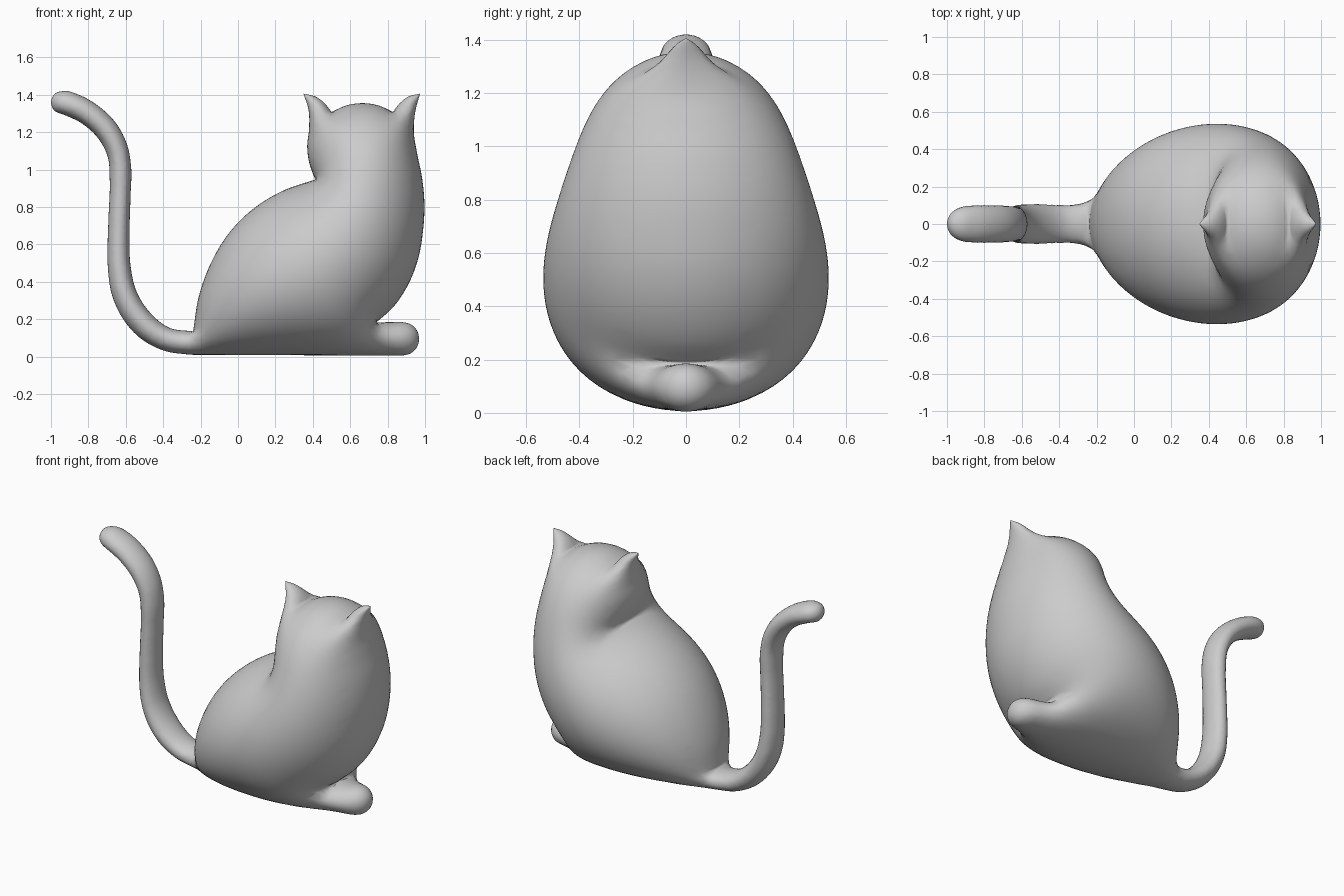
import bpy, bmesh, math
from mathutils import Vector, kdtree
from mathutils.geometry import delaunay_2d_cdt

if "Cube" in bpy.data.objects:
    bpy.data.objects.remove(bpy.data.objects["Cube"])

# Side outline (x, z), counter-clockwise; smooth runs that meet at corners
paw = [(-.257, .010), (.2, .008), (.7, .006), (.82, .006), (.88, .006), (.925, .018),
       (.957, .05), (.968, .095), (.957, .14), (.925, .172), (.88, .184), (.82, .184), (.74, .183)]
chest = [(.74, .183), (.83, .265), (.91, .385), (.965, .53), (.99, .68), (.997, .80),
         (.985, .95), (.957, 1.09), (.94, 1.2), (.948, 1.31), (.973, 1.406)]
ear_front = [(.973, 1.406), (.91, 1.39), (.865, 1.355), (.829, 1.308)]
crown = [(.829, 1.308), (.75, 1.343), (.665, 1.355), (.58, 1.343), (.5, 1.308)]
ear_back = [(.5, 1.308), (.46, 1.358), (.415, 1.39), (.35, 1.406)]
nape = [(.35, 1.406), (.377, 1.32), (.38, 1.22), (.37, 1.12), (.38, 1.04), (.412, .947)]
back = [(.412, .947), (.23, .882), (.075, .785), (-.05, .658), (-.145, .50), (-.21, .32),
        (-.24, .135)]
tail = [(-.24, .135), (-.364, .153), (-.47, .235), (-.545, .355), (-.575, .49), (-.58, .65),
        (-.575, .85), (-.572, 1.02), (-.592, 1.13), (-.65, 1.245), (-.74, 1.335), (-.84, 1.395),
        (-.93, 1.42), (-.98, 1.405), (-1.0, 1.357), (-.982, 1.315), (-.93, 1.293),
        (-.84, 1.25), (-.75, 1.17), (-.697, 1.07), (-.686, .95), (-.692, .75), (-.697, .6),
        (-.695, .465), (-.674, .33), (-.62, .21), (-.524, .10), (-.39, .03), (-.257, .010)]
STEP, GRID = .015, .025
PUFF_BODY, PUFF_TAIL = 4.0, 5.0


def smooth_run(pts):
    """Catmull-Rom through the points, evenly resampled, last point left out."""
    p = [Vector(q) for q in pts]
    p = [2 * p[0] - p[1]] + p + [2 * p[-1] - p[-2]]
    fine = []
    for a, b, c, d in zip(p, p[1:], p[2:], p[3:]):
        # chord-scaled tangents avoid overshoot on uneven spacing
        l0, l1, l2 = (b - a).length, (c - b).length, (d - c).length
        m1 = ((b - a) / l0 * l1 + (c - b) / l1 * l0) / (l0 + l1) * l1
        m2 = ((c - b) / l1 * l2 + (d - c) / l2 * l1) / (l1 + l2) * l1
        for i in range(20):
            t = i / 20
            fine.append(b * (2*t**3 - 3*t*t + 1) + m1 * (t**3 - 2*t*t + t)
                        + c * (3*t*t - 2*t**3) + m2 * (t**3 - t*t))
    fine.append(p[-2])
    lens = [0]
    for a, b in zip(fine, fine[1:]):
        lens.append(lens[-1] + (b - a).length)
    n, out, j = max(2, round(lens[-1] / STEP)), [], 0
    for i in range(n):
        s = lens[-1] * i / n
        while lens[j + 1] < s:
            j += 1
        out.append(fine[j].lerp(fine[j + 1], (s - lens[j]) / (lens[j + 1] - lens[j])))
    return out


outline = []
for run in (paw, chest, ear_front, crown, ear_back, nape, back, tail):
    outline += smooth_run(run)
nb = len(outline)
kd = kdtree.KDTree(nb)
for i, p in enumerate(outline):
    kd.insert((p.x, p.y, 0), i)
kd.balance()


def inside(p):
    hit = False
    for i in range(nb):
        a, b = outline[i - 1], outline[i]
        if (a.y > p.y) != (b.y > p.y) and p.x < a.x + (p.y - a.y) / (b.y - a.y) * (b.x - a.x):
            hit = not hit
    return hit


def edge_distance(p):
    return kd.find((p.x, p.y, 0))[2]


# Inner points: fine rings along the rim, then a staggered grid
points = list(outline)
for d in (.0012, .005, .011, .02, .032):
    for i in range(nb):
        t = (outline[(i + 1) % nb] - outline[i - 1]).normalized()
        q = outline[i] + Vector((-t.y, t.x)) * d
        if edge_distance(q) > .9 * d and inside(q):
            points.append(q)
for r in range(int(1.45 / GRID)):
    for c in range(int(2.0 / GRID)):
        q = Vector((-1 + (c + .5 * (r % 2)) * GRID, r * GRID))
        if edge_distance(q) > .042 and inside(q):
            points.append(q)
verts, _, faces, orig, _, _ = delaunay_2d_cdt(points, [], [list(range(nb))], 1, 1e-6)
rim = [any(k < nb for k in o) for o in orig]

# Inflate: solve a membrane over the outline, depth is its square root
n = len(verts)
weight, load = [dict() for _ in range(n)], [0.0] * n
for f in faces:
    for k in range(3):
        i, j, o = f[k], f[(k + 1) % 3], f[(k + 2) % 3]
        a, b = verts[i] - verts[o], verts[j] - verts[o]
        area2 = max(abs(a.x * b.y - a.y * b.x), 1e-9)
        w = .5 * a.dot(b) / area2
        weight[i][j] = weight[i].get(j, 0) + w
        weight[j][i] = weight[j].get(i, 0) + w
        load[o] += (PUFF_TAIL if verts[o].x < -.25 else PUFF_BODY) * area2 / 6
u = [0.0] * n
system = []
for i in range(n):
    total = sum(weight[i].values())
    if not rim[i] and total > 1e-9:
        system.append((i, load[i], total, list(weight[i].items())))
for _ in range(350):
    for i, b, total, row in system:
        s = b
        for j, w in row:
            s += w * u[j]
        u[i] += 1.88 * (s / total - u[i])

# Front and back halves share the rim
bm = bmesh.new()
front = [bm.verts.new((v.x, -math.sqrt(max(h, 0)), v.y)) for v, h in zip(verts, u)]
rear = [front[i] if rim[i] else bm.verts.new((v.x, math.sqrt(max(u[i], 0)), v.y))
        for i, v in enumerate(verts)]
for f in faces:
    if not all(rim[i] for i in f):
        bm.faces.new([front[i] for i in f])
        bm.faces.new([rear[i] for i in reversed(f)])
bmesh.ops.delete(bm, geom=[v for v in bm.verts if not v.link_faces], context='VERTS')
bmesh.ops.recalc_face_normals(bm, faces=bm.faces)
for f in bm.faces:
    f.smooth = True
mesh = bpy.data.meshes.new("sitting_cat")
bm.to_mesh(mesh)
bm.free()
bpy.context.collection.objects.link(bpy.data.objects.new("sitting_cat", mesh))
